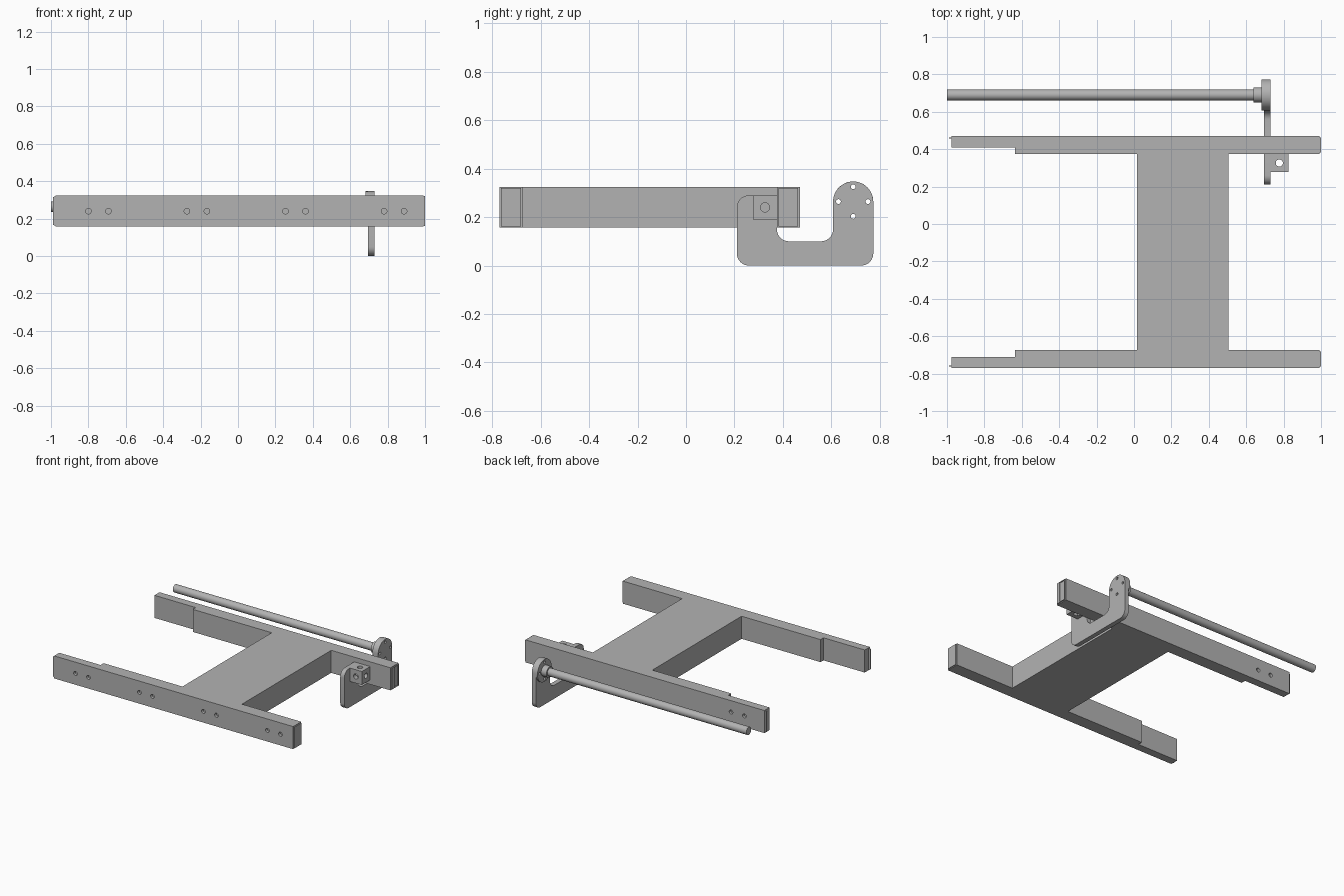
import bpy, bmesh, math
from mathutils import Vector, Matrix

if "Cube" in bpy.data.objects:
    bpy.data.objects.remove(bpy.data.objects["Cube"], do_unlink=True)

metal = bpy.data.materials.new("grey metal")
metal.use_nodes = True
GREY = (0.45, 0.45, 0.45, 1)
metal.diffuse_color = GREY
metal.node_tree.nodes["Principled BSDF"].inputs["Base Color"].default_value = GREY


def finish(bm, name):
    bmesh.ops.recalc_face_normals(bm, faces=bm.faces)
    mesh = bpy.data.meshes.new(name)
    bm.to_mesh(mesh)
    bm.free()
    mesh.materials.append(metal)
    obj = bpy.data.objects.new(name, mesh)
    bpy.context.collection.objects.link(obj)
    return obj


def prism(name, points, depth):
    """Extrude a closed 3D outline along a vector."""
    bm = bmesh.new()
    face = bm.faces.new([bm.verts.new(p) for p in points])
    new = bmesh.ops.extrude_face_region(bm, geom=[face])["geom"]
    bmesh.ops.translate(bm, vec=depth, verts=[v for v in new if isinstance(v, bmesh.types.BMVert)])
    return finish(bm, name)


def box(name, lo, hi):
    pts = [(lo[0], lo[1], lo[2]), (hi[0], lo[1], lo[2]), (hi[0], hi[1], lo[2]), (lo[0], hi[1], lo[2])]
    return prism(name, pts, (0, 0, hi[2] - lo[2]))


def add_cylinder(bm, centre, radius, length, axis, sides=24):
    turn = Vector((0, 0, 1)).rotation_difference(Vector(axis)).to_matrix().to_4x4()
    bmesh.ops.create_cone(bm, cap_ends=True, segments=sides, radius1=radius, radius2=radius,
                          depth=length, matrix=Matrix.Translation(centre) @ turn)


def cylinder(name, centre, radius, length, axis, sides=40):
    bm = bmesh.new()
    add_cylinder(bm, centre, radius, length, axis, sides)
    return finish(bm, name)


def cut(target, cutter):
    cutter.hide_render = True
    mod = target.modifiers.new("cut", 'BOOLEAN')
    mod.operation = 'DIFFERENCE'
    mod.solver = 'EXACT'
    mod.object = cutter
    bpy.context.view_layer.objects.active = target
    bpy.ops.object.modifier_apply(modifier=mod.name)
    bpy.data.objects.remove(cutter, do_unlink=True)


def drill(target, holes):
    for centre, radius, length, axis in holes:
        cut(target, cylinder("drill", centre, radius, length, axis, 24))


def rounded(corners, steps=10):
    """Round the square corners (u, v, radius) of an outline."""
    out = []
    for i, (u, v, r) in enumerate(corners):
        p = Vector((u, v))
        if r == 0:
            out.append(p)
            continue
        d1 = (Vector(corners[i - 1][:2]) - p).normalized()
        d2 = (Vector(corners[(i + 1) % len(corners)][:2]) - p).normalized()
        for k in range(steps + 1):
            t = math.pi / 2 * k / steps
            out.append(p + r * (d1 + d2) - r * (d2 * math.cos(t) + d1 * math.sin(t)))
    return out


# Main frame: two long bars joined by a wide web
BOTTOM, TOP = 0.157, 0.325
MID = -0.15
left, step, web_l, web_r, right = -0.975, -0.635, 0.015, 0.505, 0.993
half = [(right, 0.62), (right, 0.525), (web_r, 0.525)]
half_l = [(web_l, 0.525), (step, 0.525), (step, 0.56), (left, 0.56), (left, 0.62)]
upper = half + half_l
outline = upper[::-1][:5][::-1]
loop = [(x, MID + y) for x, y in outline] + [(x, MID + y) for x, y in half]
mirror = [(x, MID - y) for x, y in reversed(half)] + [(x, MID - y) for x, y in reversed(half_l)]
frame = prism("frame", [(x, y, BOTTOM) for x, y in loop + mirror], (0, 0, TOP - BOTTOM))

# Blind screw holes in the outer faces of the bars
holes = []
for i in range(4):
    for dx in (0, 0.107):
        holes.append(((-0.80 + 0.527 * i + dx, -0.77, 0.24), 0.015, 0.04, (0, 1, 0)))
for x in (-0.81, -0.70):
    holes.append(((x, 0.47, 0.24), 0.015, 0.04, (0, 1, 0)))
drill(frame, holes)

# Thin end caps on the right ends, thin lips on the left ends
for side, word in ((1, "rear"), (-1, "front")):
    ys = sorted((MID + side * 0.532, MID + side * 0.613))
    cap = box(word + "_end_cap", (right - 0.003, ys[0], BOTTOM + 0.005), (1.0, ys[1], TOP - 0.005))
    if side > 0:
        cut(cap, box("slot", (0.994, 0.41, 0.167), (1.1, 0.455, 0.315)))
    y = MID + side * 0.61
    lip = [(left - 0.013, y - 0.003, BOTTOM + 0.01), (left + 0.005, y - 0.003, BOTTOM),
           (left + 0.005, y - 0.003, TOP), (left - 0.013, y - 0.003, TOP - 0.01)]
    prism(word + "_end_lip", lip, (0, 0.006, 0))

# Hooked bracket plate passing below the rear bar
profile = rounded([(0.21, 0, 0.05), (0.773, 0, 0.05), (0.773, 0.347, 0.083), (0.607, 0.347, 0.083),
                   (0.607, 0.1, 0.05), (0.375, 0.1, 0.05), (0.375, 0.29, 0), (0.21, 0.29, 0.05)])
bracket = prism("bracket", [(0.695, y, z) for y, z in profile], (0.034, 0, 0))

# Rod with flange and collar
ROD_Y, ROD_Z = 0.69, 0.264
flange = cylinder("rod_flange", (0.689, ROD_Y, ROD_Z), 0.083, 0.014, (1, 0, 0), 48)
collar = cylinder("rod_collar", (0.661, ROD_Y, ROD_Z), 0.04, 0.044, (1, 0, 0))
rod = cylinder("rod", (-0.18, ROD_Y, ROD_Z), 0.029, 1.64, (1, 0, 0))
for part in (bracket, flange):
    drill(part, [((0.7, ROD_Y + dy, ROD_Z + dz), 0.01, 0.2, (1, 0, 0))
                 for dy, dz in ((0, 0.061), (0, -0.061), (0.061, 0), (-0.061, 0))])

# Mounting block bored along all three axes
block = box("mounting_block", (0.729, 0.277, 0.19), (0.826, 0.375, 0.29))
drill(block, [((0.777, 0.326, 0.24), 0.019, 0.2, axis) for axis in ((1, 0, 0), (0, 1, 0), (0, 0, 1))])

# Smooth the round surfaces only
bpy.ops.object.select_all(action='DESELECT')
for part in (frame, bracket, flange, collar, rod, block):
    part.select_set(True)
bpy.context.view_layer.objects.active = frame
bpy.ops.object.shade_smooth_by_angle(angle=math.radians(30))
